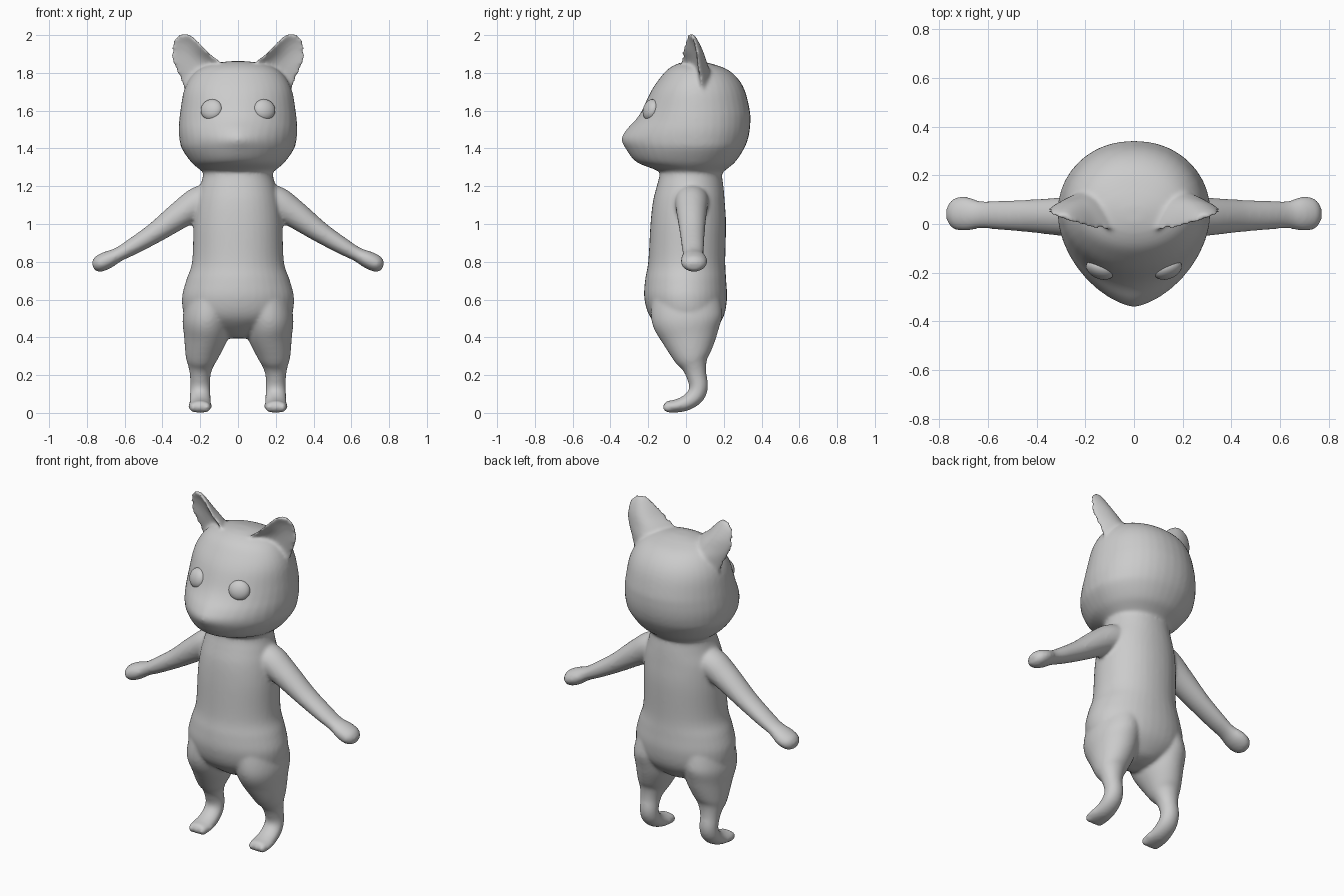
import bpy, bmesh, math
from mathutils import Vector, Matrix

N = 40  # points per ring


def spline(rows, steps=5):
    """Catmull-Rom interpolation through rows of numbers."""
    out = []
    for i in range(len(rows) - 1):
        a, b = rows[max(i - 1, 0)], rows[i]
        c, d = rows[i + 1], rows[min(i + 2, len(rows) - 1)]
        for s in range(steps):
            t = s / steps
            out.append([0.5 * (2 * q + (r - p) * t + (2 * p - 5 * q + 4 * r - w) * t * t
                               + (3 * q - p - 3 * r + w) * t ** 3)
                        for p, q, r, w in zip(a, b, c, d)])
    return out + [list(rows[-1])]


def loft(bm, rings):
    """Closed skin over a list of point rings."""
    vs = [[bm.verts.new(p) for p in ring] for ring in rings]
    faces = [bm.faces.new(vs[0]), bm.faces.new(vs[-1])]
    for a, b in zip(vs, vs[1:]):
        n = len(a)
        for i in range(n):
            j = (i + 1) % n
            faces.append(bm.faces.new((a[i], a[j], b[j], b[i])))
    bmesh.ops.recalc_face_normals(bm, faces=faces)


def stack(bm, rows):
    """Horizontal rings: z, mid y, half width, front y, back y, front pointedness."""
    rings = []
    for z, my, rx, fy, by, p in spline(rows):
        ring = []
        for i in range(N):
            t = 2 * math.pi * i / N
            c, s = math.cos(t), math.sin(t)
            e = p if s < 0 else 0.93
            x = math.copysign(abs(c) ** e, c) * rx
            y = my + s * ((my - fy) if s < 0 else (by - my))
            ring.append((x, y, z))
        rings.append(ring)
    loft(bm, rings)


def limb(bm, rows, side, sx):
    """Tube along a path: x, y, z, radius along side, other radius."""
    rows = spline(rows)
    pts = [Vector(r[:3]) for r in rows]
    rings = []
    for i, r in enumerate(rows):
        tan = (pts[min(i + 1, len(pts) - 1)] - pts[max(i - 1, 0)]).normalized()
        other = tan.cross(side).normalized()
        ring = []
        for k in range(N):
            t = 2 * math.pi * k / N
            p = pts[i] + side * (r[3] * math.cos(t)) + other * (r[4] * math.sin(t))
            ring.append((p.x * sx, p.y, p.z))
        rings.append(ring)
    loft(bm, rings)


def ear(bm, rows, sx):
    """Cupped crescent rings: z, inner x, inner y, outer x, outer y, back bulge, front hollow."""
    rings = []
    for z, ax, ay, bx, by, d, c in spline(rows):
        a, b = Vector((ax, ay)), Vector((bx, by))
        n = Vector((ay - by, bx - ax)).normalized()
        ring = []
        for i in range(17):
            t = i / 16
            ring.append(a.lerp(b, t) + n * (c * math.sin(math.pi * t) - 0.004))
        for i in range(17):
            t = 1 - i / 16
            ring.append(a.lerp(b, t) + n * (d * math.sin(math.pi * t) ** 0.8 + 0.004))
        rings.append([(p.x * sx, p.y, z) for p in ring])
    loft(bm, rings)


def blob(bm, loc, scale):
    m = Matrix.Translation(loc) @ Matrix.Diagonal((*scale, 1))
    bmesh.ops.create_uvsphere(bm, u_segments=20, v_segments=12, radius=1, matrix=m)


bm = bmesh.new()

# torso and neck
stack(bm, [
    (0.395, 0.02, 0.05, -0.03, 0.06, 1), (0.42, 0.02, 0.13, -0.09, 0.13, 1),
    (0.50, 0.01, 0.27, -0.185, 0.195, 1), (0.60, 0.0, 0.297, -0.22, 0.217, 1),
    (0.70, 0.0, 0.275, -0.217, 0.213, 1), (0.80, 0.0, 0.243, -0.2, 0.208, 0.95),
    (1.00, 0.01, 0.235, -0.188, 0.212, 0.9), (1.12, 0.02, 0.222, -0.175, 0.205, 0.9),
    (1.20, 0.02, 0.2, -0.155, 0.198, 0.9), (1.26, 0.03, 0.185, -0.14, 0.19, 0.9),
    (1.36, 0.03, 0.18, -0.13, 0.18, 1)])

# head with snout
stack(bm, [
    (1.25, 0.04, 0.15, -0.08, 0.165, 1), (1.29, 0.04, 0.205, -0.17, 0.215, 1),
    (1.33, 0.04, 0.25, -0.265, 0.262, 1.05), (1.40, 0.05, 0.298, -0.32, 0.308, 1.2),
    (1.45, 0.05, 0.31, -0.342, 0.328, 1.35), (1.50, 0.05, 0.314, -0.315, 0.338, 1.3),
    (1.55, 0.05, 0.311, -0.268, 0.341, 1.15), (1.60, 0.05, 0.305, -0.234, 0.338, 1.05),
    (1.70, 0.05, 0.288, -0.187, 0.314, 1), (1.77, 0.05, 0.255, -0.14, 0.275, 1),
    (1.82, 0.05, 0.205, -0.095, 0.215, 1), (1.85, 0.05, 0.13, -0.04, 0.13, 1),
    (1.862, 0.05, 0.04, 0.01, 0.07, 1)])

# nose tip
blob(bm, (0, -0.318, 1.458), (0.03, 0.022, 0.02))

for sx in (1, -1):
    # arm and paw
    limb(bm, [
        (0.08, 0.03, 1.14, 0.09, 0.07), (0.19, 0.03, 1.12, 0.09, 0.085),
        (0.29, 0.03, 1.06, 0.08, 0.075), (0.43, 0.033, 0.96, 0.067, 0.056),
        (0.55, 0.036, 0.885, 0.06, 0.045), (0.63, 0.038, 0.84, 0.056, 0.038),
        (0.69, 0.042, 0.81, 0.07, 0.046), (0.74, 0.042, 0.787, 0.063, 0.043),
        (0.768, 0.042, 0.777, 0.03, 0.022)], Vector((0, 1, 0)), sx)
    # leg and foot
    limb(bm, [
        (0.14, 0.0, 0.62, 0.13, 0.18), (0.163, 0.005, 0.5, 0.13, 0.188),
        (0.168, 0.017, 0.4, 0.117, 0.15), (0.188, 0.03, 0.3, 0.089, 0.1),
        (0.196, 0.043, 0.25, 0.068, 0.068), (0.2, 0.055, 0.2, 0.055, 0.054),
        (0.2, 0.067, 0.14, 0.053, 0.05), (0.2, 0.05, 0.09, 0.055, 0.047),
        (0.2, 0.0, 0.052, 0.058, 0.041), (0.201, -0.06, 0.035, 0.062, 0.034),
        (0.201, -0.1, 0.033, 0.054, 0.03), (0.201, -0.118, 0.033, 0.025, 0.014)],
        Vector((1, 0, 0)), sx)
    # toes
    for tx in (0.166, 0.201, 0.236):
        blob(bm, (tx * sx, -0.093, 0.03), (0.021, 0.03, 0.027))
    # ear
    ear(bm, [
        (1.70, 0.12, 0.0, 0.28, 0.09, 0.09, 0.01),
        (1.79, 0.09, -0.015, 0.315, 0.075, 0.1, 0.025),
        (1.85, 0.09, -0.025, 0.345, 0.062, 0.09, 0.035),
        (1.91, 0.158, -0.018, 0.353, 0.055, 0.07, 0.03),
        (1.96, 0.205, -0.005, 0.345, 0.045, 0.045, 0.018),
        (1.99, 0.237, 0.005, 0.328, 0.035, 0.028, 0.006),
        (2.008, 0.265, 0.012, 0.305, 0.028, 0.015, 0.0)], sx)

me = bpy.data.meshes.new("body")
bm.to_mesh(me)
bm.free()
body = bpy.data.objects.new("body", me)
bpy.context.collection.objects.link(body)

# fuse the parts into one soft skin
rm = body.modifiers.new("fuse", 'REMESH')
rm.mode = 'VOXEL'
rm.voxel_size = 0.01
rm.use_smooth_shade = True
sm = body.modifiers.new("soften", 'SMOOTH')
sm.factor = 0.5
sm.iterations = 8

# eyes
for name, sx in (("left_eye", 1), ("right_eye", -1)):
    bpy.ops.mesh.primitive_uv_sphere_add(segments=32, ring_count=16, radius=1,
                                         location=(0.14 * sx, -0.187, 1.605),
                                         rotation=(-0.3, 0, 0.4 * sx))
    eye = bpy.context.object
    eye.name = name
    eye.scale = (0.06, 0.036, 0.057)
    bpy.ops.object.shade_smooth()
